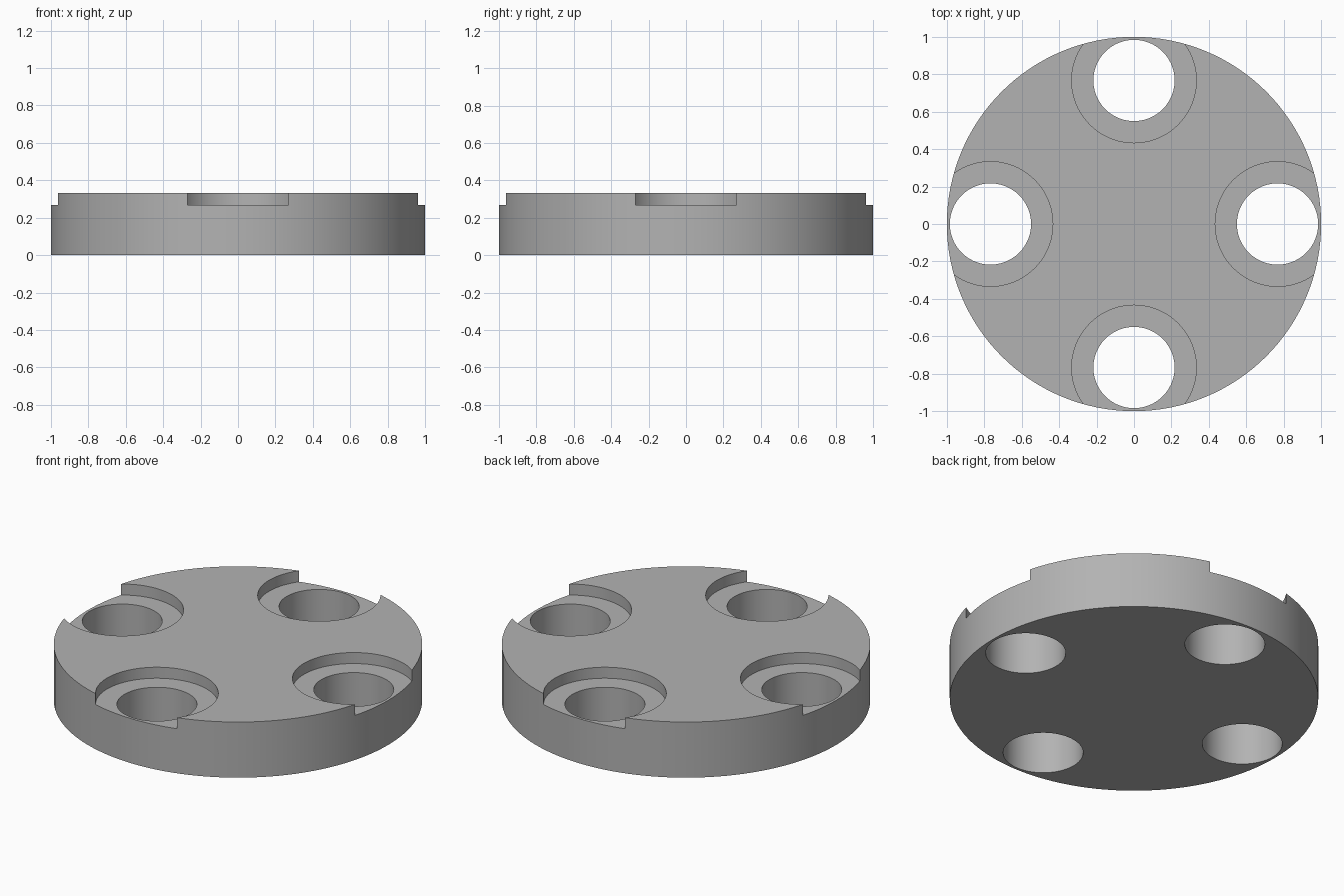
import bpy
import math

if "Cube" in bpy.data.objects:
    bpy.data.objects.remove(bpy.data.objects["Cube"])

HEIGHT = 0.333
STEP_Z = 0.267
HOLE_CENTRE = 0.767

grey = bpy.data.materials.new("plain grey")
grey.use_nodes = True
colour = (0.45, 0.45, 0.45, 1)
grey.diffuse_color = colour
grey.node_tree.nodes["Principled BSDF"].inputs["Base Color"].default_value = colour


def cylinder(name, radius, bottom, top, x=0, y=0, sides=96):
    bpy.ops.mesh.primitive_cylinder_add(
        vertices=sides, radius=radius, depth=top - bottom,
        location=(x, y, (bottom + top) / 2))
    obj = bpy.context.object
    obj.name = name
    obj.data.materials.append(grey)
    return obj


def cut(body, cutter):
    mod = body.modifiers.new(cutter.name, 'BOOLEAN')
    mod.operation = 'DIFFERENCE'
    mod.solver = 'EXACT'
    mod.object = cutter
    bpy.context.view_layer.objects.active = body
    bpy.ops.object.modifier_apply(modifier=mod.name)
    bpy.data.objects.remove(cutter)


# Round plate
disc = cylinder("round_plate", 1, 0, HEIGHT, sides=128)

# Four through holes, each with a wide recess that breaks through the rim
for i in range(4):
    angle = i * math.pi / 2
    x, y = HOLE_CENTRE * math.cos(angle), HOLE_CENTRE * math.sin(angle)
    cut(disc, cylinder("recess_cutter", 0.333, STEP_Z, HEIGHT + 0.1, x, y))
    cut(disc, cylinder("hole_cutter", 0.217, -0.1, HEIGHT + 0.1, x, y))

# Smooth round walls with sharp edges
bpy.ops.object.select_all(action='DESELECT')
disc.select_set(True)
bpy.context.view_layer.objects.active = disc
bpy.ops.object.shade_smooth_by_angle(angle=math.radians(30))
